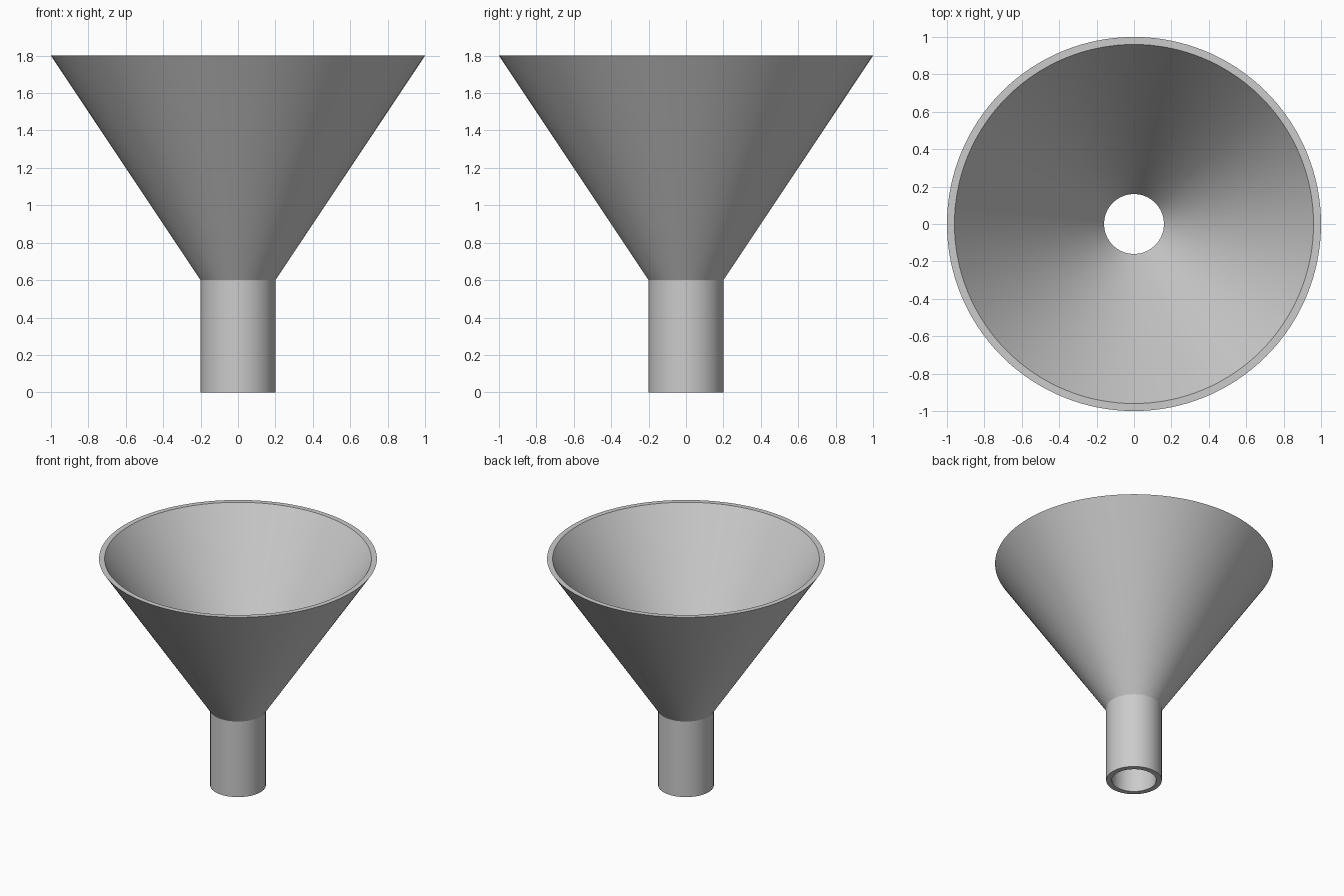
import bpy
import bmesh
from math import tau, radians

cube = bpy.data.objects.get("Cube")
if cube:
    bpy.data.objects.remove(cube, do_unlink=True)

SEGMENTS = 128
WALL = 0.04
RIM_RADIUS, SPOUT_RADIUS = 1.0, 0.2
NECK_Z, RIM_Z = 0.6, 1.8

# Plain grey material
grey = bpy.data.materials.new("plain_grey")
grey.use_nodes = True
colour = (0.6, 0.6, 0.6, 1.0)
grey.diffuse_color = colour
grey.node_tree.nodes["Principled BSDF"].inputs["Base Color"].default_value = colour


def lathe(name, profile, material):
    """Revolve a closed (radius, height) profile around the z axis."""
    bm = bmesh.new()
    verts = [bm.verts.new((r, 0, z)) for r, z in profile]
    edges = [bm.edges.new((verts[i - 1], verts[i])) for i in range(len(verts))]
    bmesh.ops.spin(bm, geom=verts + edges, cent=(0, 0, 0), axis=(0, 0, 1),
                   angle=tau, steps=SEGMENTS, use_merge=False)
    bmesh.ops.remove_doubles(bm, verts=bm.verts[:], dist=0.0001)
    bmesh.ops.recalc_face_normals(bm, faces=bm.faces[:])
    mesh = bpy.data.meshes.new(name)
    bm.to_mesh(mesh)
    bm.free()
    mesh.materials.append(material)
    obj = bpy.data.objects.new(name, mesh)
    bpy.context.collection.objects.link(obj)
    return obj


# Hollow funnel: outer wall up to the rim, then back down the inner wall
outer = [(SPOUT_RADIUS, 0), (SPOUT_RADIUS, NECK_Z), (RIM_RADIUS, RIM_Z)]
inner = [(r - WALL, z) for r, z in reversed(outer)]
funnel = lathe("funnel", outer + inner, grey)

# Smooth walls with crisp neck and rims
bpy.ops.object.select_all(action="DESELECT")
funnel.select_set(True)
bpy.context.view_layer.objects.active = funnel
bpy.ops.object.shade_smooth_by_angle(angle=radians(30))
